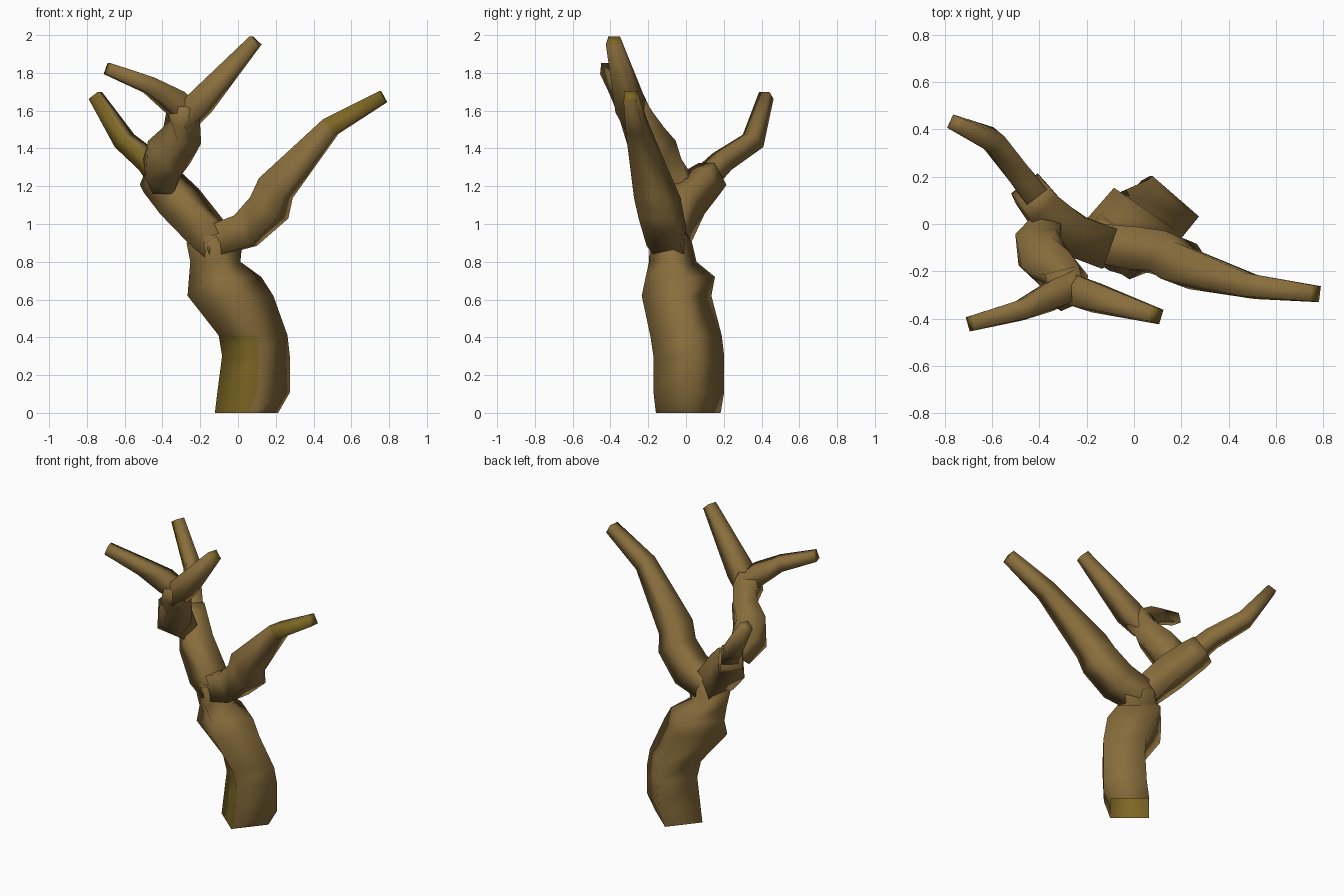
import bpy, bmesh, math
from mathutils import Vector

cube = bpy.data.objects.get("Cube")
if cube:
    bpy.data.objects.remove(cube, do_unlink=True)


def material(name, rgb):
    m = bpy.data.materials.new(name)
    m.use_nodes = True
    m.diffuse_color = (*rgb, 1)
    bsdf = m.node_tree.nodes["Principled BSDF"]
    bsdf.inputs["Base Color"].default_value = (*rgb, 1)
    bsdf.inputs["Roughness"].default_value = 0.9
    return m


bark = material("bark brown", (0.25, 0.155, 0.046))
moss = material("mossy olive", (0.205, 0.135, 0.018))
UP = Vector((0, 0, 1))


def limb(name, path, mossy, level=False, twist=45):
    """Sweep a four-sided ring along path points (x, y, z, half width[, half height])."""
    pts = [Vector(p[:3]) for p in path]
    bm = bmesh.new()
    rings = []
    for i, p in enumerate(path):
        side, over, size = Vector((1, 0, 0)), Vector((0, 1, 0)), 1
        if not level:
            tangent = pts[min(i + 1, len(pts) - 1)] - pts[max(i - 1, 0)]
            side = tangent.cross(UP).normalized()
            over = side.cross(tangent).normalized()
            size = math.sqrt(2)
        ring = []
        for k in range(4):
            t = math.radians(twist + 90 * k)
            corner = side * p[3] * math.cos(t) + over * p[-1] * math.sin(t)
            ring.append(bm.verts.new(pts[i] + corner * size))
        rings.append(ring)
    for a, b in zip(rings, rings[1:]):
        for k in range(4):
            n = (k + 1) % 4
            bm.faces.new((a[k], a[n], b[n], b[k]))
    bm.faces.new(rings[-1])
    bmesh.ops.recalc_face_normals(bm, faces=bm.faces)
    # Moss grows where the rule allows it
    for f in bm.faces:
        f.smooth = True
        f.material_index = int(mossy(f.calc_center_median(), f.normal))
    me = bpy.data.meshes.new(name)
    bm.to_mesh(me)
    bm.free()
    me.materials.append(bark)
    me.materials.append(moss)
    bpy.context.collection.objects.link(bpy.data.objects.new(name, me))


# Leaning trunk, narrowing at the first fork
limb("trunk", [
    (0.045, 0.012, 0, 0.168, 0.172),
    (0.083, 0.015, 0.11, 0.193, 0.188),
    (0.095, 0.015, 0.3, 0.18, 0.188),
    (0.08, 0, 0.41, 0.183, 0.19),
    (-0.04, -0.05, 0.62, 0.228, 0.185),
    (-0.068, -0.03, 0.72, 0.192, 0.184),
    (-0.12, -0.07, 0.8, 0.133, 0.126),
    (-0.125, -0.08, 0.9, 0.148, 0.113),
    (-0.12, -0.08, 0.97, 0.07, 0.07),
], lambda c, n: c.z < 0.36 and n.y < -0.5 and n.x < 0, level=True, twist=5)

# Long branch on the left
limb("left_branch", [
    (-0.16, -0.08, 0.9, 0.08),
    (0.04, -0.11, 0.965, 0.092),
    (0.165, -0.14, 1.085, 0.09, 0.092),
    (0.2, -0.175, 1.19, 0.083),
    (0.49, -0.262, 1.515, 0.05),
    (0.77, -0.295, 1.675, 0.034),
], lambda c, n: c.x > 0.6 and n.y < -0.5 or n.x > 0.75 and c.x > 0.7)

# Thick limb on the right, ending in a broken collar
limb("right_limb", [
    (-0.1, -0.09, 0.84, 0.06),
    (-0.17, -0.08, 0.96, 0.09),
    (-0.31, -0.01, 1.12, 0.09),
    (-0.41, 0.1, 1.23, 0.078),
    (-0.44, 0.14, 1.265, 0.07),
], lambda c, n: False)

# Thin rear branch growing out of the collar
limb("rear_branch", [
    (-0.4, 0.1, 1.24, 0.055),
    (-0.47, 0.19, 1.33, 0.05),
    (-0.6, 0.355, 1.44, 0.045),
    (-0.755, 0.425, 1.68, 0.031),
], lambda c, n: n.x < -0.3 and n.y < 0)

# Knotted riser that carries the front fork
limb("front_riser", [
    (-0.38, -0.02, 1.2, 0.06),
    (-0.41, -0.1, 1.29, 0.086),
    (-0.365, -0.165, 1.38, 0.09),
    (-0.295, -0.215, 1.47, 0.077),
    (-0.29, -0.26, 1.56, 0.075),
    (-0.275, -0.295, 1.64, 0.06),
], lambda c, n: False)

# Two twigs of the front fork
limb("front_tall_twig", [
    (-0.29, -0.26, 1.54, 0.055),
    (-0.205, -0.298, 1.635, 0.064),
    (0.093, -0.387, 1.972, 0.032),
], lambda c, n: n.x > 0.5 and n.z > 0.3)

limb("front_short_twig", [
    (-0.26, -0.26, 1.58, 0.055),
    (-0.34, -0.3, 1.65, 0.06),
    (-0.47, -0.362, 1.735, 0.043),
    (-0.693, -0.422, 1.823, 0.031),
], lambda c, n: n.x < -0.7 and c.x < -0.65)
